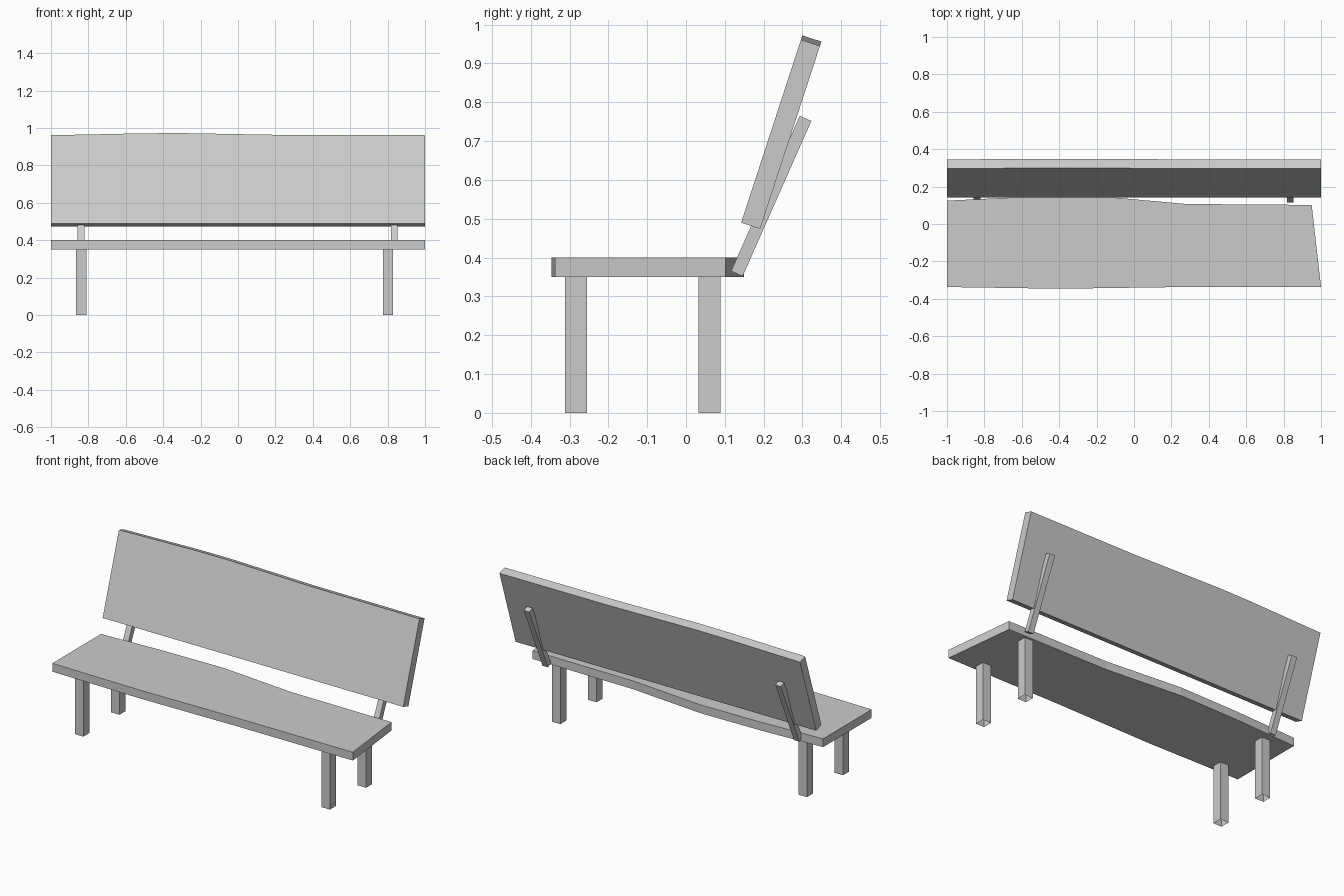
import bpy
from mathutils import Vector

if "Cube" in bpy.data.objects:
    bpy.data.objects.remove(bpy.data.objects["Cube"])


def prism(name, outline, offset, cap_start=True):
    """Extrude a planar outline along an offset vector."""
    n = len(outline)
    base = [Vector(p) for p in outline]
    verts = base + [p + Vector(offset) for p in base]
    faces = [(i, (i + 1) % n, n + (i + 1) % n, n + i) for i in range(n)]
    faces.append(tuple(range(n, 2 * n)))
    if cap_start:
        faces.append(tuple(reversed(range(n))))
    mesh = bpy.data.meshes.new(name)
    mesh.from_pydata(verts, [], faces)
    obj = bpy.data.objects.new(name, mesh)
    bpy.context.collection.objects.link(obj)
    return obj


# Seat: plank with slightly wavy long edges
seat = [(-1, -0.337), (-0.4, -0.346), (0.25, -0.337), (1, -0.337),
        (0.95, 0.102), (0.28, 0.107), (-0.2, 0.15), (-0.6, 0.144), (-1, 0.125)]
prism("seat", [(x, y, 0.35) for x, y in seat], (0, 0, 0.05))

# Backrest: leaning plank, straight bottom edge and wavy top edge
bottom = Vector((0.142, 0.49))
lean = Vector((0.296, 0.961)) - bottom
board = [(-1, 0), (1, 0), (1, 1), (0.28, 1.002), (-0.3, 1.024), (-0.5, 1.022), (-1, 1)]
prism("backrest", [(x, *(bottom + lean * t)) for x, t in board], (0, 0.049, -0.016))

# Backrest struts: leaning square bars
strut = [(0.116, 0.365), (0.146, 0.352), (0.323, 0.752), (0.293, 0.765)]
for side, x in (("left", -0.857), ("right", 0.817)):
    prism(f"{side}_strut", [(x, y, z) for y, z in strut], (0.036, 0, 0))

# Legs: square posts, open underneath
for side, x in (("left", -0.867), ("right", 0.774)):
    for end, y in (("front", -0.312), ("back", 0.032)):
        foot = [(x, y, 0), (x + 0.056, y, 0), (x + 0.056, y + 0.057, 0), (x, y + 0.057, 0)]
        prism(f"{end}_{side}_leg", foot, (0, 0, 0.35), cap_start=False)
